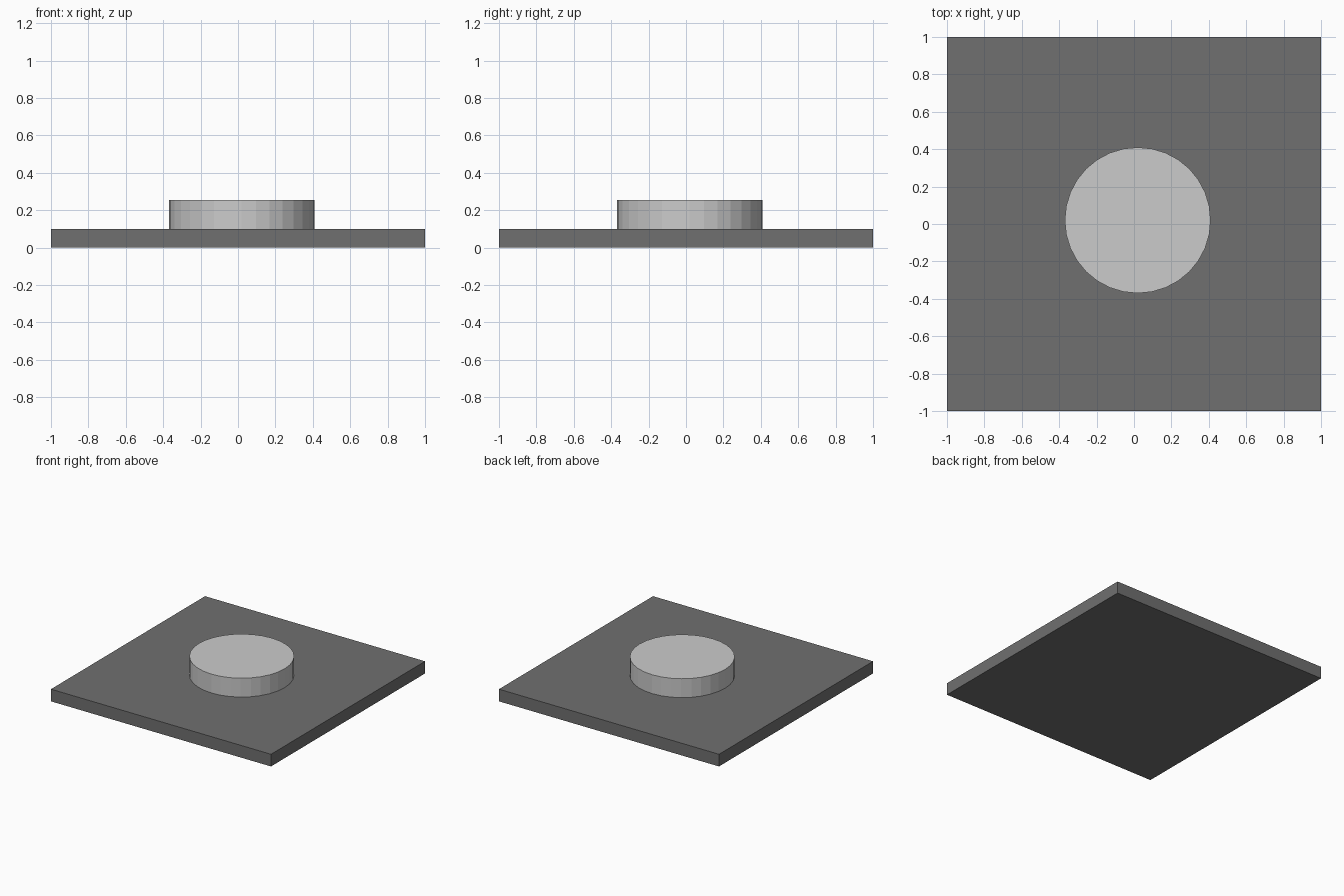
import bpy

if "Cube" in bpy.data.objects:
    bpy.data.objects.remove(bpy.data.objects["Cube"])

PLATE_H = 0.10
DISC_TOP = 0.255

# Square base plate
bpy.ops.mesh.primitive_cube_add(size=1, location=(0, 0, PLATE_H / 2))
plate = bpy.context.object
plate.name = "base_plate"
plate.scale = (2, 2, PLATE_H)
bpy.ops.object.transform_apply(location=False, rotation=False, scale=True)

dark = bpy.data.materials.new("dark_grey")
dark.diffuse_color = (0.16, 0.16, 0.16, 1)
dark.use_nodes = True
dark.node_tree.nodes["Principled BSDF"].inputs["Base Color"].default_value = dark.diffuse_color
plate.data.materials.append(dark)

# Flat-sided round disc resting on the plate, slightly off centre
bpy.ops.mesh.primitive_cylinder_add(
    vertices=32, radius=0.39, depth=DISC_TOP - PLATE_H,
    location=(0.02, 0.02, (DISC_TOP + PLATE_H) / 2))
bpy.context.object.name = "round_disc"
